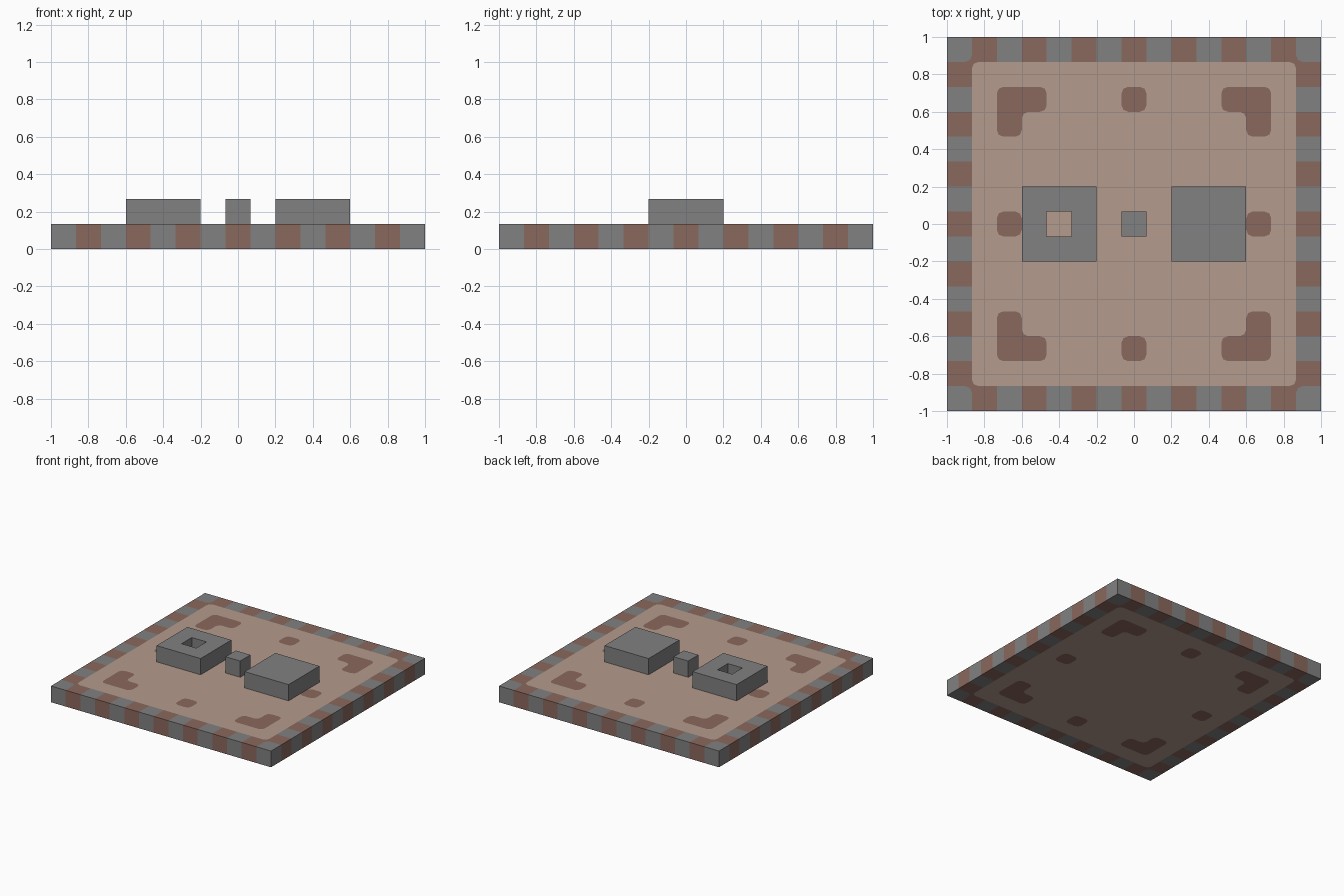
import bpy, bmesh
from mathutils import Vector

if "Cube" in bpy.data.objects:
    bpy.data.objects.remove(bpy.data.objects["Cube"])

N = 15                # cells along each side of the board
CELL = 2 / N
ROUND = 0.035         # corner rounding of the painted patches
STONE, BRICK, SAND = 0, 1, 2


def material(name, color):
    mat = bpy.data.materials.new(name)
    mat.diffuse_color = (*color, 1)
    mat.use_nodes = True
    bsdf = mat.node_tree.nodes["Principled BSDF"]
    bsdf.inputs["Base Color"].default_value = (*color, 1)
    bsdf.inputs["Roughness"].default_value = 0.9
    return mat


MATERIALS = [material("grey stone", (0.22, 0.22, 0.22)),
             material("brown brick", (0.255, 0.138, 0.109)),
             material("pale sand", (0.462, 0.328, 0.266))]


def cell_color(i, j):
    """Checkered rim, sand floor, corner brackets and single mid-side patches."""
    a, b = abs(i - N // 2), abs(j - N // 2)
    if max(a, b) == N // 2:
        return BRICK if (i + j) % 2 else STONE
    if (a, b) in {(5, 5), (5, 4), (4, 5), (5, 0), (0, 5)}:
        return BRICK
    return SAND


def color_at(p):
    i, j = (min(N - 1, max(0, int((c + 1) / CELL))) for c in (p.x, p.y))
    return cell_color(i, j)


def grid(cells, x=0, y=0):
    bm = bmesh.new()
    bmesh.ops.create_grid(bm, x_segments=cells, y_segments=cells, size=1)
    return bm


def extrude(bm, height):
    res = bmesh.ops.extrude_face_region(bm, geom=bm.faces[:], use_keep_orig=True)
    top = [g for g in res["geom"] if isinstance(g, bmesh.types.BMVert)]
    bmesh.ops.translate(bm, verts=top, vec=(0, 0, height))
    bmesh.ops.recalc_face_normals(bm, faces=bm.faces[:])


def finish(bm, name, location, mats):
    mesh = bpy.data.meshes.new(name)
    bm.to_mesh(mesh)
    bm.free()
    for mat in mats:
        mesh.materials.append(mat)
    obj = bpy.data.objects.new(name, mesh)
    obj.location = location
    bpy.context.collection.objects.link(obj)
    return obj


def build_board():
    bm = grid(N)
    for f in bm.faces:
        f.material_index = color_at(f.calc_center_median())
    # Find the corners where one cell stands out, and what should fill them
    corners = []
    for v in bm.verts:
        around = [f.material_index for f in v.link_faces]
        if len(around) < 4 or max(abs(v.co.x), abs(v.co.y)) > 1 - CELL / 2:
            continue
        if len(set(around)) > 1 and around.count(SAND) != 2:
            corners.append((v, v.co.copy(), max(around, key=around.count)))
    for v, co, fill in corners:
        bmesh.ops.bevel(bm, geom=[v], offset=ROUND, offset_type='OFFSET', segments=2,
                        profile=0.5, affect='VERTICES', clamp_overlap=True)
        for f in bm.faces:
            if (f.calc_center_median() - co).length < ROUND:
                f.material_index = fill
    extrude(bm, CELL)
    # The outer walls follow the rim checker
    for f in bm.faces:
        if abs(f.normal.z) < 0.5:
            f.material_index = color_at(f.calc_center_median())
    finish(bm, "board", (0, 0, 0), MATERIALS)


def build_block(name, x, cells, hollow=False):
    bm = grid(3 if hollow else 1)
    if hollow:
        middle = [f for f in bm.faces if f.calc_center_median().length < 0.1]
        bmesh.ops.delete(bm, geom=middle, context='FACES')
    bmesh.ops.scale(bm, verts=bm.verts[:], vec=Vector((1, 1, 1)) * cells * CELL / 2)
    extrude(bm, CELL)
    finish(bm, name, (x, 0, CELL), MATERIALS[:1])


build_board()
build_block("hollow_block", -3 * CELL, 3, hollow=True)
build_block("center_post", 0, 1)
build_block("solid_block", 3 * CELL, 3)
